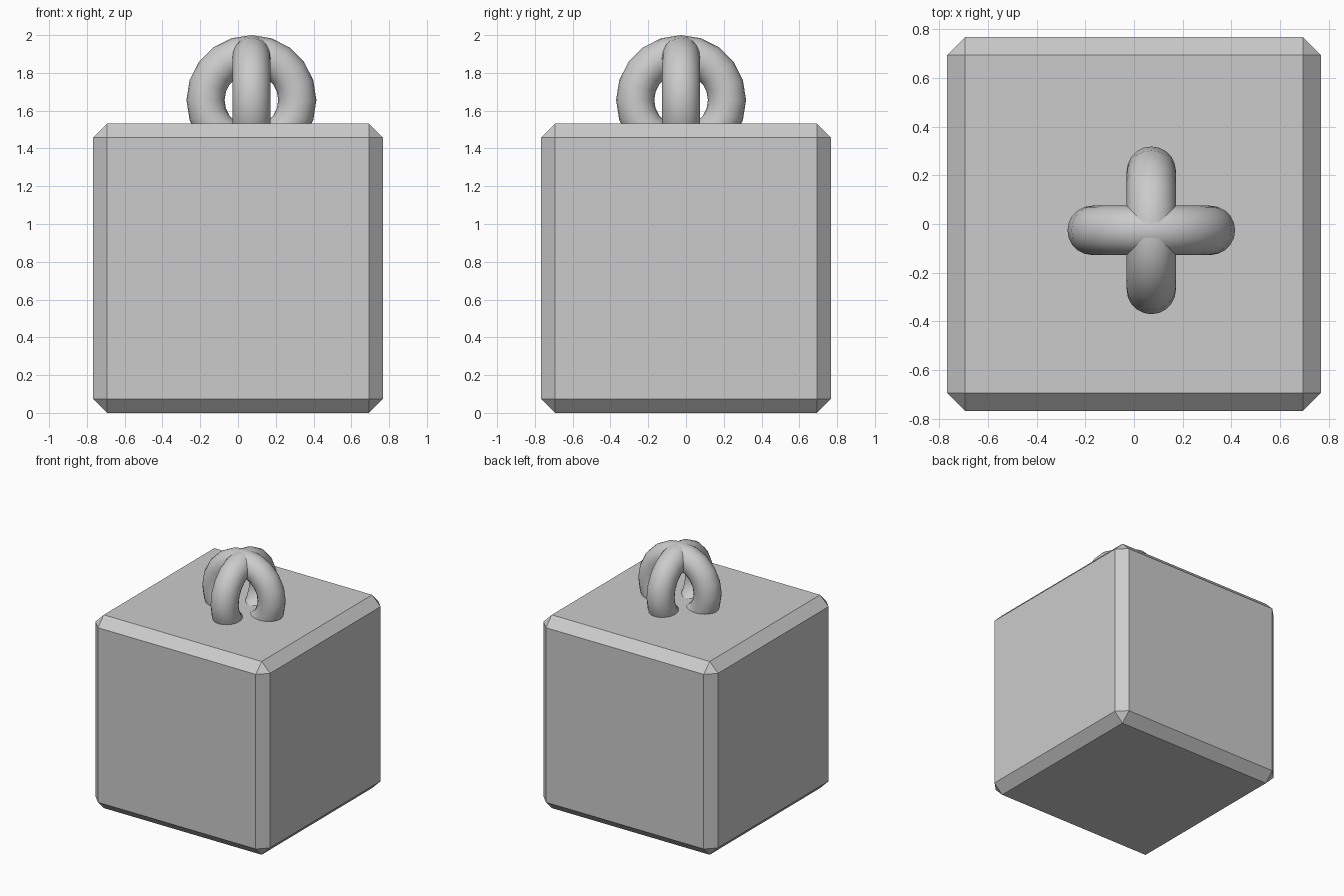
import bpy
from math import pi

if "Cube" in bpy.data.objects:
    bpy.data.objects.remove(bpy.data.objects["Cube"])

SIZE = 1.533
BEVEL = 0.074

# Chamfered cube body
bpy.ops.mesh.primitive_cube_add(size=SIZE, location=(0, 0, SIZE / 2))
body = bpy.context.object
body.name = "weight_block"
mod = body.modifiers.new("chamfer", 'BEVEL')
mod.width = BEVEL
mod.segments = 1
mod.limit_method = 'NONE'
bpy.ops.object.modifier_apply(modifier=mod.name)


# Crossed ring handles, half sunk into the top
def ring(name, turn):
    bpy.ops.mesh.primitive_torus_add(
        major_segments=20, minor_segments=20,
        major_radius=0.243, minor_radius=0.101,
        location=(0.071, -0.026, 1.656), rotation=(pi / 2, 0, turn))
    obj = bpy.context.object
    obj.name = name
    bpy.ops.object.shade_smooth_by_angle(angle=pi / 4)


ring("handle_ring_x", 0)
ring("handle_ring_y", pi / 2)
